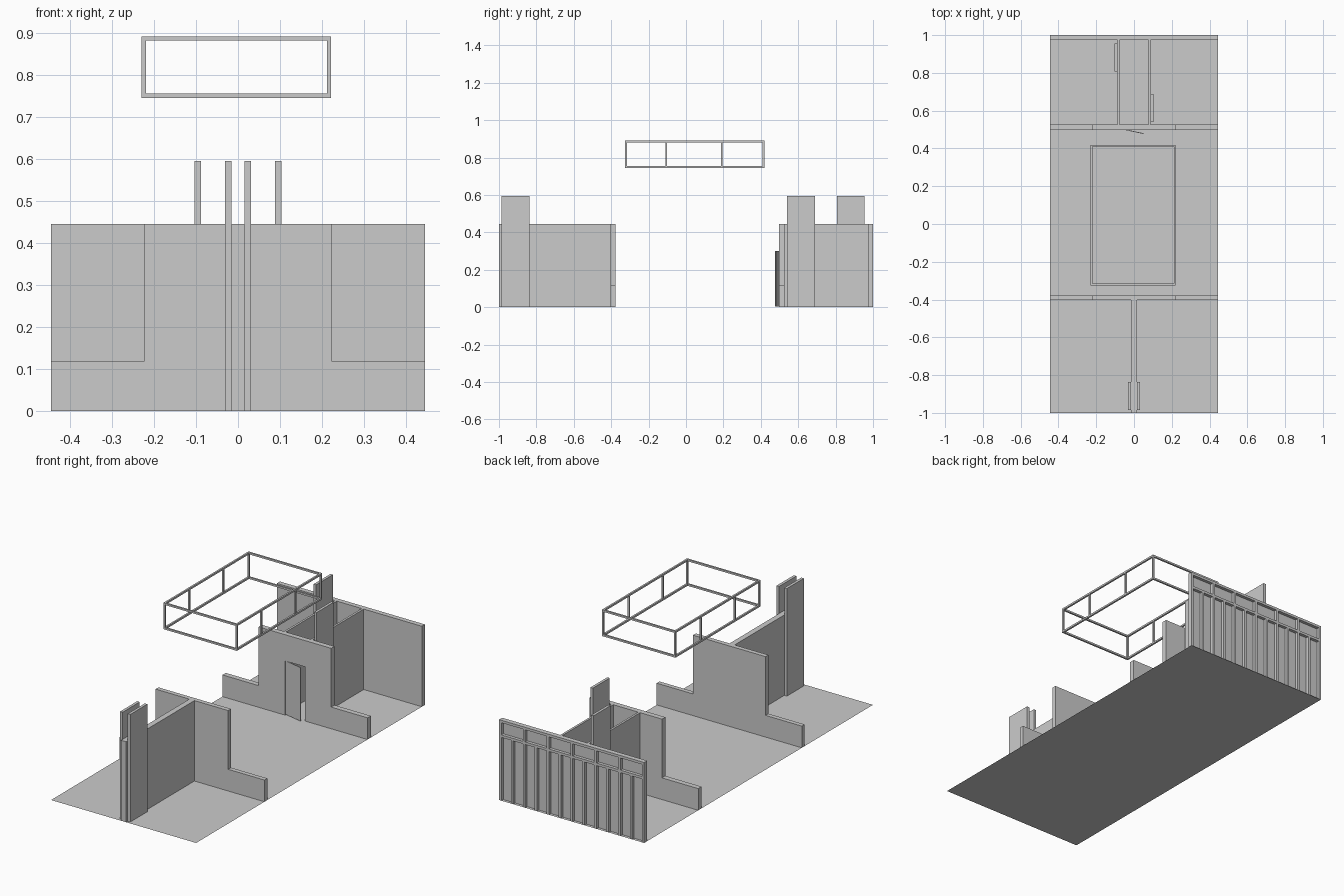
import bpy, bmesh, math
from mathutils import Matrix

if "Cube" in bpy.data.objects:
    bpy.data.objects.remove(bpy.data.objects["Cube"])

def finish(name, bm):
    me = bpy.data.meshes.new(name)
    bmesh.ops.recalc_face_normals(bm, faces=bm.faces)
    bm.to_mesh(me)
    bm.free()
    ob = bpy.data.objects.new(name, me)
    bpy.context.collection.objects.link(ob)
    return ob

def boxes(name, specs):
    """One object from boxes given as (x0, x1, y0, y1, z0, z1)."""
    bm = bmesh.new()
    for x0, x1, y0, y1, z0, z1 in specs:
        m = Matrix.Translation(((x0+x1)/2, (y0+y1)/2, (z0+z1)/2)) @ \
            Matrix.Diagonal((x1-x0, y1-y0, z1-z0, 1))
        bmesh.ops.create_cube(bm, size=1, matrix=m)
    return finish(name, bm)

def extrude_wall(name, profile, y0, y1):
    """Extrude an XZ outline from y0 to y1."""
    bm = bmesh.new()
    f = bm.faces.new([bm.verts.new((x, y0, z)) for x, z in profile])
    r = bmesh.ops.extrude_face_region(bm, geom=[f])
    vs = [v for v in r["geom"] if isinstance(v, bmesh.types.BMVert)]
    bmesh.ops.translate(bm, verts=vs, vec=(0, y1-y0, 0))
    return finish(name, bm)

W, H, STEP_X, STEP_Z = 0.444, 0.445, 0.222, 0.12
DOOR_X, DOOR_H = 0.06, 0.3

# floor sheet
bm = bmesh.new()
bm.faces.new([bm.verts.new(p) for p in ((-W, -1, 0), (W, -1, 0), (W, 1, 0), (-W, 1, 0))])
finish("floor", bm)

# stepped cross walls, the rear one with a doorway
right = [(W, 0), (W, STEP_Z), (STEP_X, STEP_Z), (STEP_X, H)]
outline = right + [(-x, z) for x, z in reversed(right)]
doorway = [(-DOOR_X, 0), (-DOOR_X, DOOR_H), (DOOR_X, DOOR_H), (DOOR_X, 0)]
extrude_wall("front_stepped_wall", outline, -0.403, -0.378)
extrude_wall("rear_stepped_wall", outline + doorway, 0.498, 0.527)

# door leaf, slightly ajar
door = boxes("door_leaf", [(0, 0.112, -0.002, 0.002, 0.004, DOOR_H)])
door.location = (-DOOR_X, 0.502, 0)
door.rotation_euler.z = math.radians(-12)

# front divider with a tall fin on each side
boxes("front_divider", [(-0.0155, 0.0155, -1, -0.403, 0, H)])
for side, x in (("left", -0.031), ("right", 0.0155)):
    boxes("front_fin_" + side, [(x, x + 0.0155, -0.986, -0.837, 0, 0.595)])

# rear corridor walls with offset fins on the outside
for side, s, y in (("left", -1, 0.807), ("right", 1, 0.541)):
    a, b, c = s*0.076, s*0.088, s*0.103
    boxes("corridor_wall_" + side, [(min(a, b), max(a, b), 0.527, 0.973, 0, H)])
    boxes("corridor_fin_" + side, [(min(b, c), max(b, c), y, y + 0.148, 0, 0.595)])

# back wall sheet with studs and rails on its outer side
boxes("back_wall", [(-W, W, 0.973, 0.983, 0, H)])
T, RAIL = 0.014, 0.35
boxes("back_rails", [(-W, W, 0.983, 1, z, z + T) for z in (RAIL, H - T)])

def studs(n, z0, z1):
    gap = (2*W - T) / n
    return [(-W + i*gap, -W + i*gap + T, 0.983, 1, z0, z1) for i in range(n + 1)]
boxes("back_lower_studs", studs(12, 0, RAIL))
boxes("back_upper_studs", studs(6, RAIL + T, H - T))

# floating rectangular frame
X0, X1, Y0, Y1, Z0, Z1, B = -0.229, 0.221, -0.325, 0.419, 0.745, 0.891, 0.01
rails = []
for z in (Z0, Z1 - B):
    rails += [(x, x + B, Y0, Y1, z, z + B) for x in (X0, X1 - B)]
    rails += [(X0 + B, X1 - B, y, y + B, z, z + B) for y in (Y0, Y1 - B)]
boxes("overhead_frame_rails", rails)
boxes("overhead_frame_posts", [(x, x + B, y, y + w, Z0 + B, Z1 - B)
      for x in (X0, X1 - B)
      for y, w in ((Y0, B), (-0.109, 0.008), (0.186, 0.008), (Y1 - B, B))])
